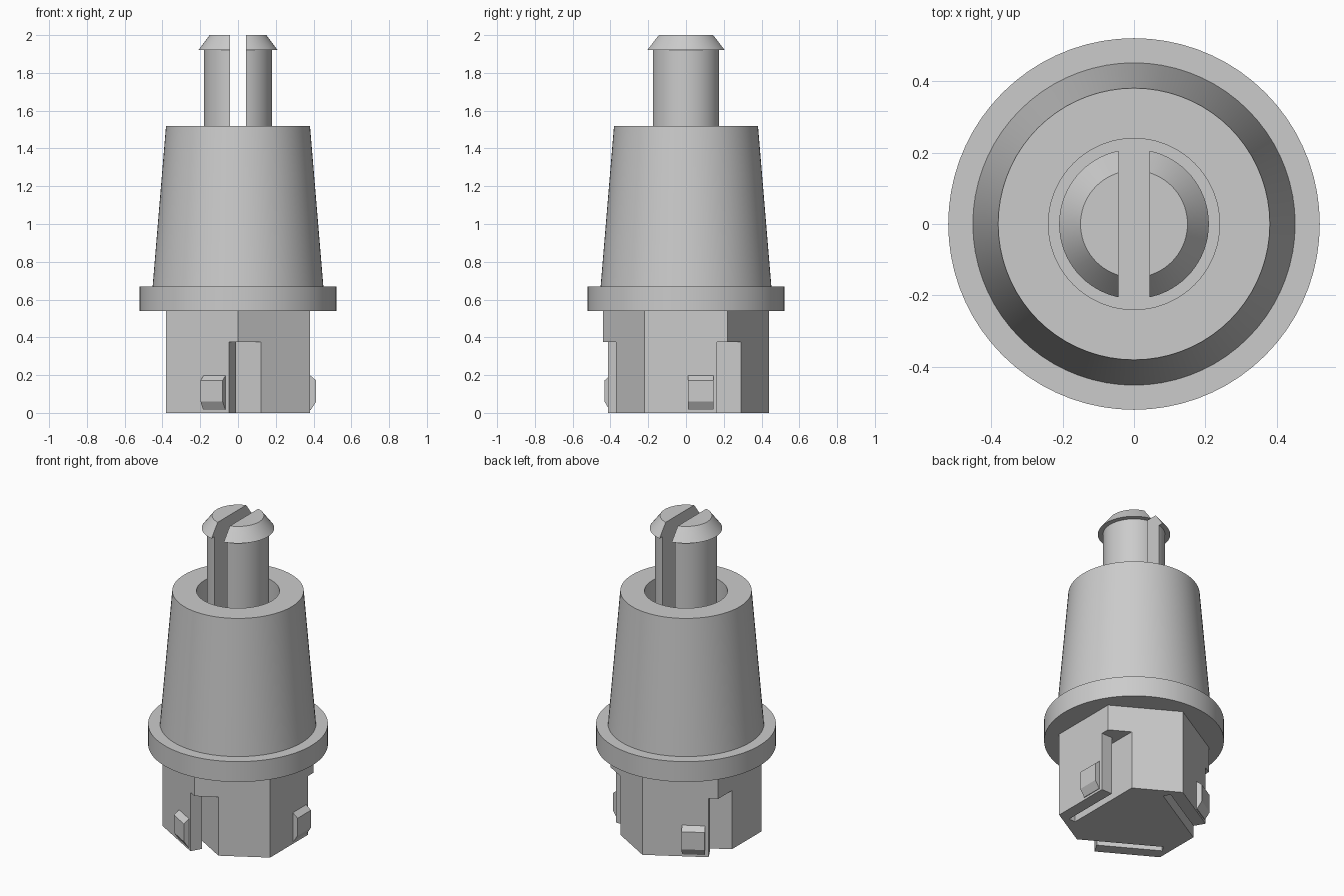
import bpy
import bmesh
from math import pi, sin, cos
from mathutils import Matrix, Vector

cube = bpy.data.objects.get("Cube")
if cube:
    bpy.data.objects.remove(cube, do_unlink=True)

grey = bpy.data.materials.new("light grey plastic")
grey.use_nodes = True
colour = (0.6, 0.6, 0.6, 1)
grey.diffuse_color = colour
grey.node_tree.nodes["Principled BSDF"].inputs["Base Color"].default_value = colour


def make_object(name, bm):
    bmesh.ops.recalc_face_normals(bm, faces=bm.faces[:])
    mesh = bpy.data.meshes.new(name)
    bm.to_mesh(mesh)
    bm.free()
    mesh.materials.append(grey)
    obj = bpy.data.objects.new(name, mesh)
    bpy.context.collection.objects.link(obj)
    return obj


def activate(obj):
    bpy.ops.object.select_all(action='DESELECT')
    obj.select_set(True)
    bpy.context.view_layer.objects.active = obj


def extrude(bm, points, direction, matrix=Matrix()):
    """Close a flat outline and sweep it along a direction."""
    face = bm.faces.new([bm.verts.new(matrix @ Vector(p)) for p in points])
    step = matrix.to_3x3() @ Vector(direction)
    swept = bmesh.ops.extrude_face_region(bm, geom=[face], use_keep_orig=True)
    verts = [g for g in swept["geom"] if isinstance(g, bmesh.types.BMVert)]
    bmesh.ops.translate(bm, verts=verts, vec=step)


def lathe(name, profile, segments=72):
    """Spin a (radius, height) profile around the z axis."""
    bm = bmesh.new()
    verts = [bm.verts.new((r, 0, z)) for r, z in profile]
    edges = [bm.edges.new(pair) for pair in zip(verts, verts[1:])]
    bmesh.ops.spin(bm, geom=verts + edges, cent=(0, 0, 0), axis=(0, 0, 1),
                   angle=2 * pi, steps=segments, use_merge=True)
    bmesh.ops.remove_doubles(bm, verts=bm.verts[:], dist=1e-5)
    return make_object(name, bm)


def cut(obj, cutter):
    cutter.hide_render = True
    mod = obj.modifiers.new("cut", 'BOOLEAN')
    mod.operation = 'DIFFERENCE'
    mod.solver = 'EXACT'
    mod.object = cutter
    activate(obj)
    bpy.ops.object.modifier_apply(modifier=mod.name)
    bpy.data.objects.remove(cutter, do_unlink=True)


def smooth(obj):
    activate(obj)
    bpy.ops.object.shade_smooth_by_angle(angle=pi / 6)


thirds = [Matrix.Rotation(i * 2 * pi / 3, 4, 'Z') for i in range(3)]

# Tapered housing with its flange and open socket
floor = 0.9
housing = lathe("tapered_housing", [
    (0, 0.54), (0.521, 0.54), (0.521, 0.67), (0.452, 0.67),
    (0.381, 1.52), (0.24, 1.52), (0.24, floor), (0, floor)])
smooth(housing)

# Split snap pin with a flared head
pin = lathe("snap_pin", [
    (0, floor - 0.03), (0.18, floor - 0.03), (0.18, 1.92),
    (0.21, 1.92), (0.15, 2), (0, 2)])
bm = bmesh.new()
bmesh.ops.create_cube(bm, size=1, matrix=Matrix.Translation((0, 0, floor + 1))
                      @ Matrix.Diagonal((0.086, 1, 2, 1)))
cut(pin, make_object("slit_cutter", bm))
smooth(pin)

# Hexagonal foot with points to the front and back
bm = bmesh.new()
hexagon = [(0.44 * cos(a), 0.44 * sin(a), 0)
           for a in (pi / 6 + i * pi / 3 for i in range(6))]
extrude(bm, hexagon, (0, 0, 0.54))
foot = make_object("hexagonal_foot", bm)

# Slots behind alternate faces, opening at one corner to free a spring arm
bm = bmesh.new()
slot = [(0.26, -0.22), (0.306, -0.22), (0.306, 0.165),
        (0.6, 0.165), (0.6, 0.5), (0.26, 0.5)]
for turn in thirds:
    extrude(bm, [(x, y, -0.1) for x, y in slot], (0, 0, 0.475), turn)
cut(foot, make_object("slot_cutter", bm))

# Chamfered catch on each spring arm
catch = [(0.36, 0.2), (0.38, 0.2), (0.414, 0.172),
         (0.414, 0.06), (0.385, 0.015), (0.36, 0.015)]
for i, turn in enumerate(thirds):
    bm = bmesh.new()
    extrude(bm, [(x, 0.01, z) for x, z in catch], (0, 0.135, 0), turn)
    make_object(f"catch_{i + 1}", bm)
